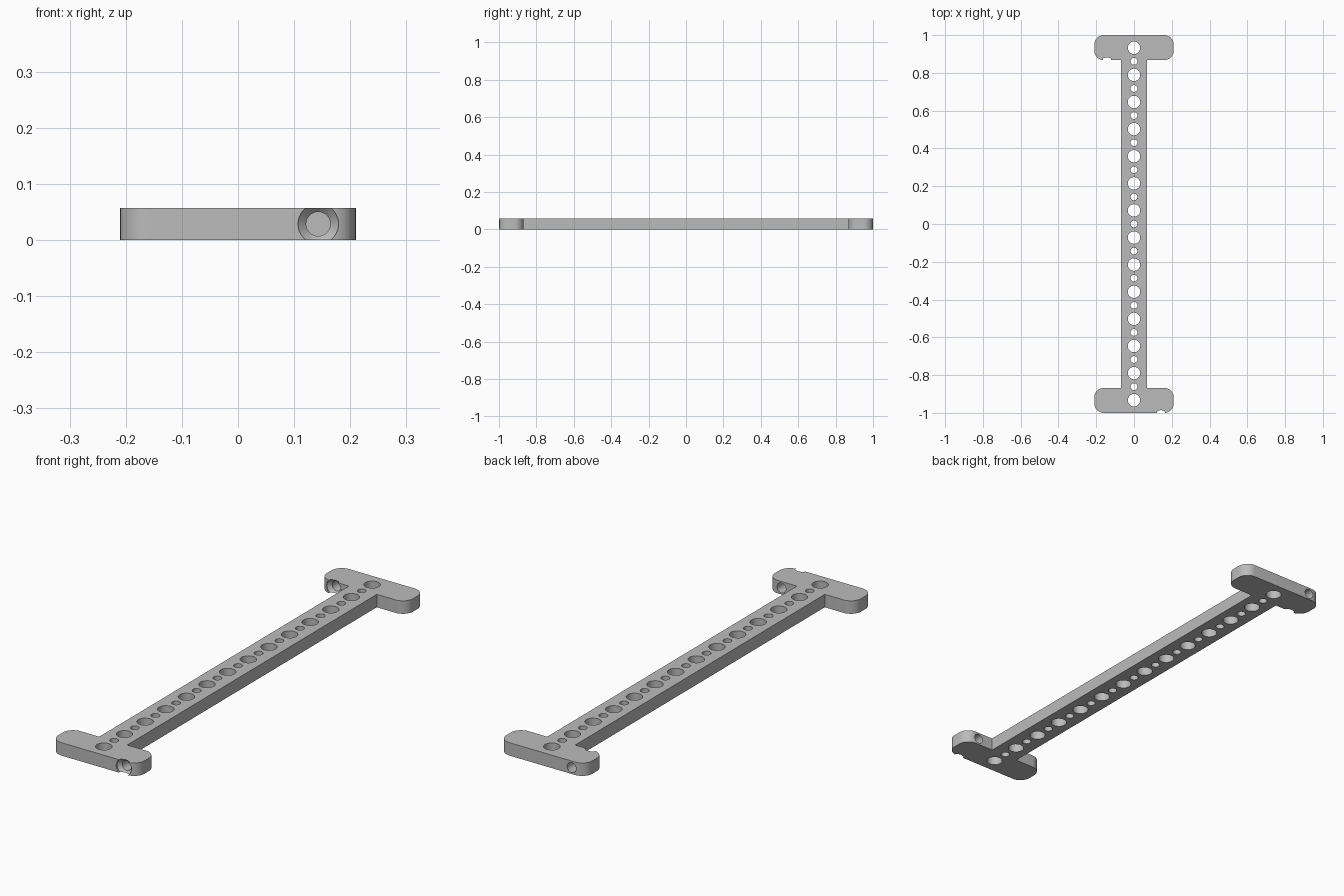
import bpy, bmesh, math

cube = bpy.data.objects.get("Cube")
if cube:
    bpy.data.objects.remove(cube, do_unlink=True)

THICK = 0.057
HEAD_X, HEAD_IN, BAR_X, CORNER = 0.21, 0.868, 0.068, 0.05
PITCH = 0.1435

grey = bpy.data.materials.new("plain grey")
grey.use_nodes = True
colour = (0.5, 0.5, 0.5, 1)
grey.diffuse_color = colour
grey.node_tree.nodes["Principled BSDF"].inputs["Base Color"].default_value = colour


def make_object(name, bm):
    bmesh.ops.recalc_face_normals(bm, faces=bm.faces)
    mesh = bpy.data.meshes.new(name)
    bm.to_mesh(mesh)
    bm.free()
    obj = bpy.data.objects.new(name, mesh)
    bpy.context.collection.objects.link(obj)
    mesh.materials.append(grey)
    return obj


def arc(cx, cy, start):
    """Quarter-circle corner of a head, anticlockwise."""
    angles = [math.radians(start + 90 * i / 10) for i in range(11)]
    return [(cx + CORNER * math.cos(a), cy + CORNER * math.sin(a)) for a in angles]


def lathe(bm, profile, place, segments=40):
    """Closed solid turned from (radius, height) rings; place maps it into position."""
    rings = []
    for r, h in profile:
        angles = [2 * math.pi * i / segments for i in range(segments)]
        rings.append([bm.verts.new(place(r * math.cos(a), r * math.sin(a), h)) for a in angles])
    for low, high in zip(rings, rings[1:]):
        for i in range(segments):
            j = (i + 1) % segments
            bm.faces.new((low[i], low[j], high[j], high[i]))
    bm.faces.new(rings[0])
    bm.faces.new(rings[-1])


# Double-ended T outline: one half, then the same turned half a revolution
cx = HEAD_X - CORNER
half = [(BAR_X, HEAD_IN)]
half += arc(cx, HEAD_IN + CORNER, -90) + arc(cx, 1 - CORNER, 0)
half += arc(-cx, 1 - CORNER, 90) + arc(-cx, HEAD_IN + CORNER, 180)
half += [(-BAR_X, HEAD_IN)]
outline = half + [(-x, -y) for x, y in half]

bm = bmesh.new()
base = bm.faces.new([bm.verts.new((x, y, 0)) for x, y in outline])
top = bmesh.ops.extrude_face_region(bm, geom=[base])["geom"]
bmesh.ops.translate(bm, vec=(0, 0, THICK), verts=[v for v in top if isinstance(v, bmesh.types.BMVert)])
bracket = make_object("drilled_bar", bm)

# Row of alternating large and small holes through the bar
bm = bmesh.new()
for i in range(27):
    y = (i - 13) * PITCH / 2
    r = 0.033 if i % 2 == 0 else 0.018
    lathe(bm, [(r, -0.05), (r, THICK + 0.05)], lambda a, b, h, y=y: (a, y + b, h))

# Countersunk screw hole lengthwise through each head
bm_screw = bmesh.new()
sink = [(0.036, -0.02), (0.036, 0.007), (0.0215, 0.0215), (0.0215, 0.16)]
for x, y in ((0.143, -1), (-0.143, HEAD_IN)):
    lathe(bm_screw, sink, lambda a, b, h, x=x, y=y: (x + a, y + h, THICK / 2 + b))

cutters = [make_object("hole_cutter", bm), make_object("screw_cutter", bm_screw)]
bpy.context.view_layer.objects.active = bracket
for cutter in cutters:
    cutter.hide_render = True
    mod = bracket.modifiers.new("holes", "BOOLEAN")
    mod.operation = "DIFFERENCE"
    mod.solver = "EXACT"
    mod.object = cutter
    bpy.ops.object.modifier_apply(modifier=mod.name)
    bpy.data.objects.remove(cutter, do_unlink=True)

bpy.ops.object.select_all(action="DESELECT")
bracket.select_set(True)
bpy.ops.object.shade_smooth_by_angle(angle=math.radians(30))
